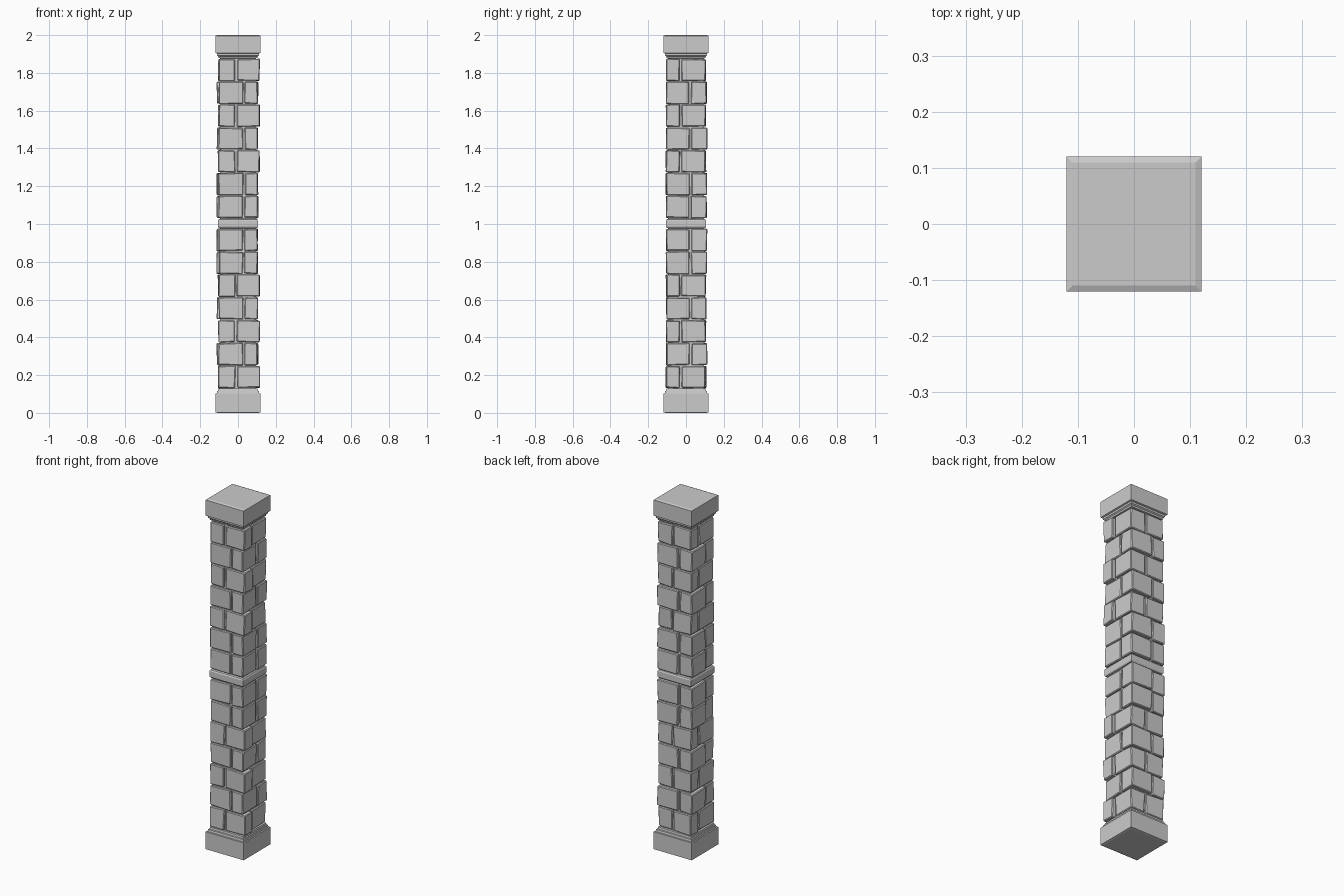
import bpy, bmesh, random
from mathutils import Vector

if "Cube" in bpy.data.objects:
    bpy.data.objects.remove(bpy.data.objects["Cube"])

random.seed(4)


def finish(name, bm):
    bmesh.ops.recalc_face_normals(bm, faces=bm.faces)
    mesh = bpy.data.meshes.new(name)
    bm.to_mesh(mesh)
    bm.free()
    obj = bpy.data.objects.new(name, mesh)
    bpy.context.collection.objects.link(obj)
    return obj


def square_profile(name, profile):
    """Stack square rings given as (half width, z) and cap both ends."""
    bm = bmesh.new()
    rings = [[bm.verts.new((sx * h, sy * h, z))
              for sx, sy in ((-1, -1), (1, -1), (1, 1), (-1, 1))] for h, z in profile]
    for a, b in zip(rings, rings[1:]):
        for i in range(4):
            j = (i + 1) % 4
            bm.faces.new((a[i], a[j], b[j], b[i]))
    bm.faces.new(rings[0][::-1])
    bm.faces.new(rings[-1])
    return finish(name, bm)


def stone(name, x0, x1, y0, y1, z0, z1, jitter=0.003):
    """Slightly crooked block with chamfered edges."""
    bm = bmesh.new()
    bmesh.ops.create_cube(bm, size=1)
    for v in bm.verts:
        p = v.co + Vector((0.5, 0.5, 0.5))
        v.co = Vector((x0 + p.x * (x1 - x0), y0 + p.y * (y1 - y0), z0 + p.z * (z1 - z0)))
        v.co += Vector([random.uniform(-jitter, jitter) for _ in range(3)])
    bmesh.ops.bevel(bm, geom=bm.edges[:], offset=0.004, segments=1,
                    affect='EDGES', profile=0.5)
    return finish(name, bm)


# Plinth, capital and middle band
square_profile("base_block", [(0.11, 0), (0.12, 0.003), (0.12, 0.102), (0.113, 0.103),
                              (0.111, 0.115), (0.106, 0.117), (0.104, 0.128), (0.09, 0.13)])
square_profile("cap_block", [(0.09, 1.876), (0.103, 1.879), (0.105, 1.888), (0.111, 1.893),
                             (0.112, 1.903), (0.12, 1.906), (0.12, 1.996), (0.11, 2.0)])
square_profile("middle_band", [(0.09, 0.976), (0.102, 0.98), (0.106, 0.987), (0.106, 1.018),
                               (0.102, 1.025), (0.09, 1.03)])

# Mortar core behind the stones
square_profile("mortar_core", [(0.094, 0.05), (0.094, 1.95)])

# Two pinwheel stone layouts: x0, x1, y0, y1 for the four corners
LAYOUT = {
    "A": [(-0.103, -0.015, -0.105, 0.028), (-0.005, 0.115, -0.105, -0.034),
          (0.015, 0.105, -0.024, 0.103), (-0.105, 0.006, 0.038, 0.105)],
    "B": [(-0.102, 0.026, -0.105, -0.03), (0.035, 0.104, -0.105, 0.018),
          (-0.025, 0.105, 0.028, 0.11), (-0.112, -0.035, -0.02, 0.105)],
}

# Stone courses below and above the band
for half, order, z0, z1 in (("lower", "ABABABB", 0.13, 0.976),
                            ("upper", "BBABABA", 1.03, 1.876)):
    height = (z1 - z0) / len(order)
    for row, kind in enumerate(order):
        bottom = z0 + row * height
        for k, bounds in enumerate(LAYOUT[kind]):
            stone(f"{half}_stone_{row + 1}_{k + 1}", *bounds,
                  bottom + 0.003, bottom + height - 0.003)
